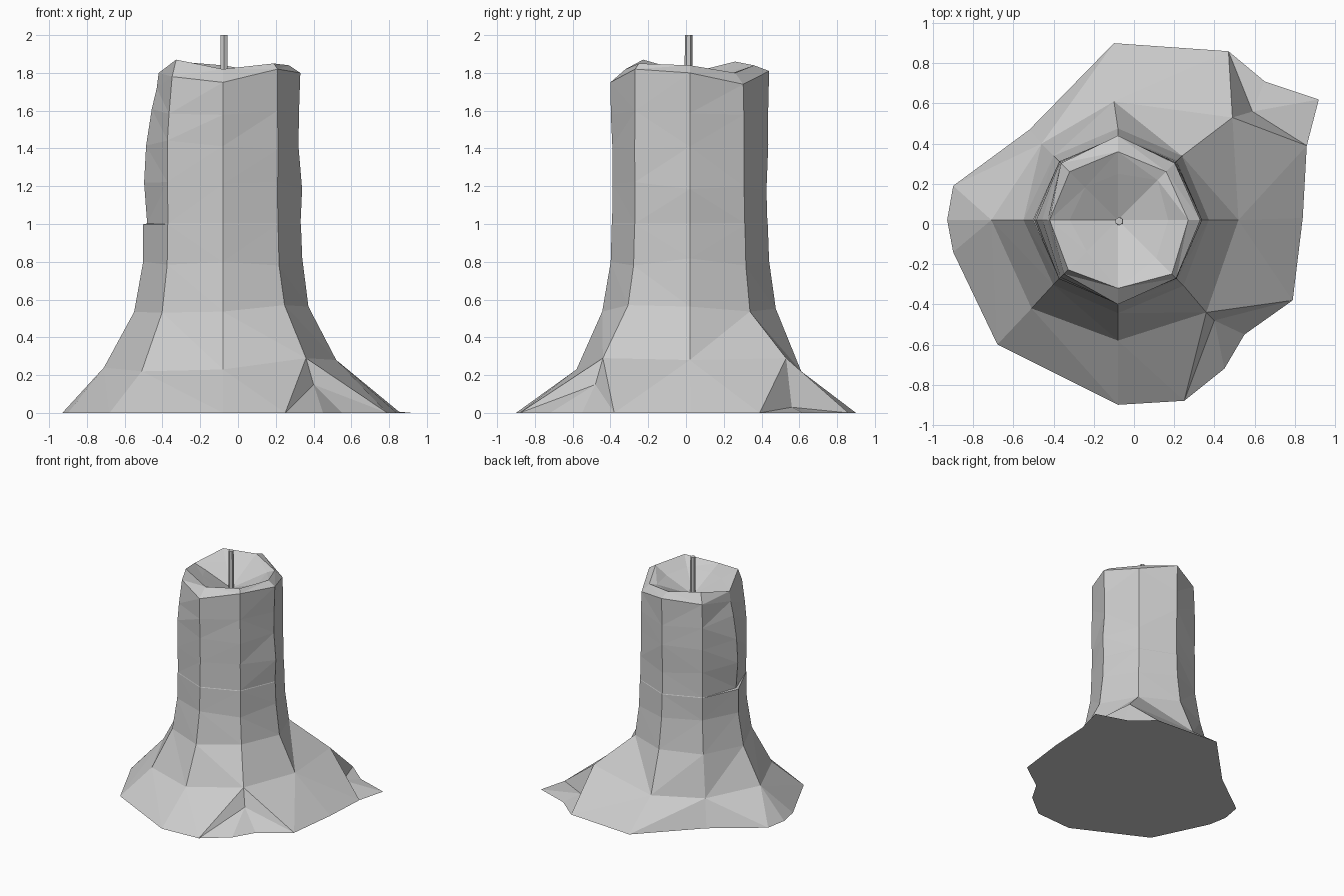
import bpy, bmesh, random
from math import cos, sin, pi

random.seed(4)
cube = bpy.data.objects.get("Cube")
if cube:
    bpy.data.objects.remove(cube, do_unlink=True)

CX, CY, SIDES = -0.08, 0.02, 8

grey = bpy.data.materials.new("wax_grey")
grey.use_nodes = True
grey.diffuse_color = (0.6, 0.6, 0.6, 1)
bsdf = grey.node_tree.nodes["Principled BSDF"]
bsdf.inputs["Base Color"].default_value = (0.6, 0.6, 0.6, 1)
bsdf.inputs["Roughness"].default_value = 0.8


def finish(bm, name):
    bmesh.ops.triangulate(bm, faces=[f for f in bm.faces if len(f.verts) == 4])
    bmesh.ops.recalc_face_normals(bm, faces=bm.faces[:])
    mesh = bpy.data.meshes.new(name)
    bm.to_mesh(mesh)
    bm.free()
    mesh.materials.append(grey)
    ob = bpy.data.objects.new(name, mesh)
    bpy.context.collection.objects.link(ob)


def ring(bm, radii, heights):
    # octagon around the candle axis, starting at +x
    return [bm.verts.new((CX + r * cos(i * pi / 4), CY + r * sin(i * pi / 4), z))
            for i, (r, z) in enumerate(zip(radii, heights))]


def bridge(bm, a, b):
    n = len(a)
    for i in range(n):
        j = (i + 1) % n
        bm.faces.new((a[i], a[j], b[j], b[i]))


bm = bmesh.new()

# Spilled wax outline on the ground
outline = [(.84, .03), (.86, .39), (.92, .62), (.65, .71), (.47, .86), (-.1, .9),
           (-.52, .47), (-.9, .19), (-.93, .02), (-.9, -.14), (-.68, -.6),
           (-.08, -.9), (.25, -.88), (.45, -.72), (.55, -.55), (.79, -.38)]
base = [bm.verts.new((x, y, 0)) for x, y in outline]
bm.faces.new(base[::-1])

# Skirt ring above the spill, with two low fold points
skirt = [bm.verts.new(p) for p in (
    (.52, .02, .28), (.49, .53, .29), (-.1, .61, .22), (-.46, .4, .21),
    (-.71, .02, .24), (-.51, -.42, .22), (-.08, -.58, .23), (.36, -.44, .29))]
back_fold = bm.verts.new((.59, .56, .03))
front_fold = bm.verts.new((.4, -.48, .15))

# Zip the outline to the skirt: each inner point fans over some outline edges
s = skirt
chain = [(s[0], 1), (s[1], 0), (back_fold, 3), (s[1], 0), (s[2], 1), (s[3], 2),
         (s[4], 3), (s[5], 1), (s[6], 1), (s[7], 0), (front_fold, 3), (s[7], 0), (s[0], 1)]
k = 0
for n, (apex, count) in enumerate(chain):
    for _ in range(count):
        bm.faces.new((base[k % 16], base[(k + 1) % 16], apex))
        k += 1
    if n + 1 < len(chain):
        bm.faces.new((base[k % 16], chain[n + 1][0], apex))

# Column of slightly uneven octagons, with a small ledge on the -x corner
last = skirt
for z, r, left in ((.55, .457, .02), (.8, .415, .01), (.998, .413, .01), (1.003, .411, -.01),
                   (1.2, .413, 0), (1.42, .408, 0), (1.6, .41, -.03)):
    wobble = 0 if .9 < z < 1.1 else .008
    radii = [r + random.uniform(-wobble, wobble) + (left if i == 4 else 0) for i in range(SIDES)]
    heights = [z + random.uniform(-wobble, wobble) * 3 for i in range(SIDES)]
    new = ring(bm, radii, heights)
    bridge(bm, last, new)
    last = new

# Uneven rim, crest and the bowl inside
for radii, heights in (
        ((.41, .4, .42, .4, .35, .38, .42, .41), (1.8, 1.74, 1.81, 1.78, 1.72, 1.78, 1.75, 1.82)),
        ((.35, .34, .34, .34, .34, .35, .34, .38), (1.84, 1.8, 1.84, 1.86, 1.8, 1.87, 1.82, 1.85)),
        ((.25, .28, .23, .23, .24, .22, .24, .27), (1.78, 1.79, 1.79, 1.8, 1.77, 1.8, 1.78, 1.79))):
    new = ring(bm, radii, heights)
    bridge(bm, last, new)
    last = new
centre = bm.verts.new((CX, CY, 1.68))
for i in range(SIDES):
    bm.faces.new((last[i], last[(i + 1) % SIDES], centre))
finish(bm, "wax_body")

# Wick standing in the bowl
bm = bmesh.new()
bmesh.ops.create_cone(bm, cap_ends=True, segments=6, radius1=.022, radius2=.02, depth=.35)
bmesh.ops.translate(bm, verts=bm.verts[:], vec=(-.074, .014, 1.825))
finish(bm, "wick")
